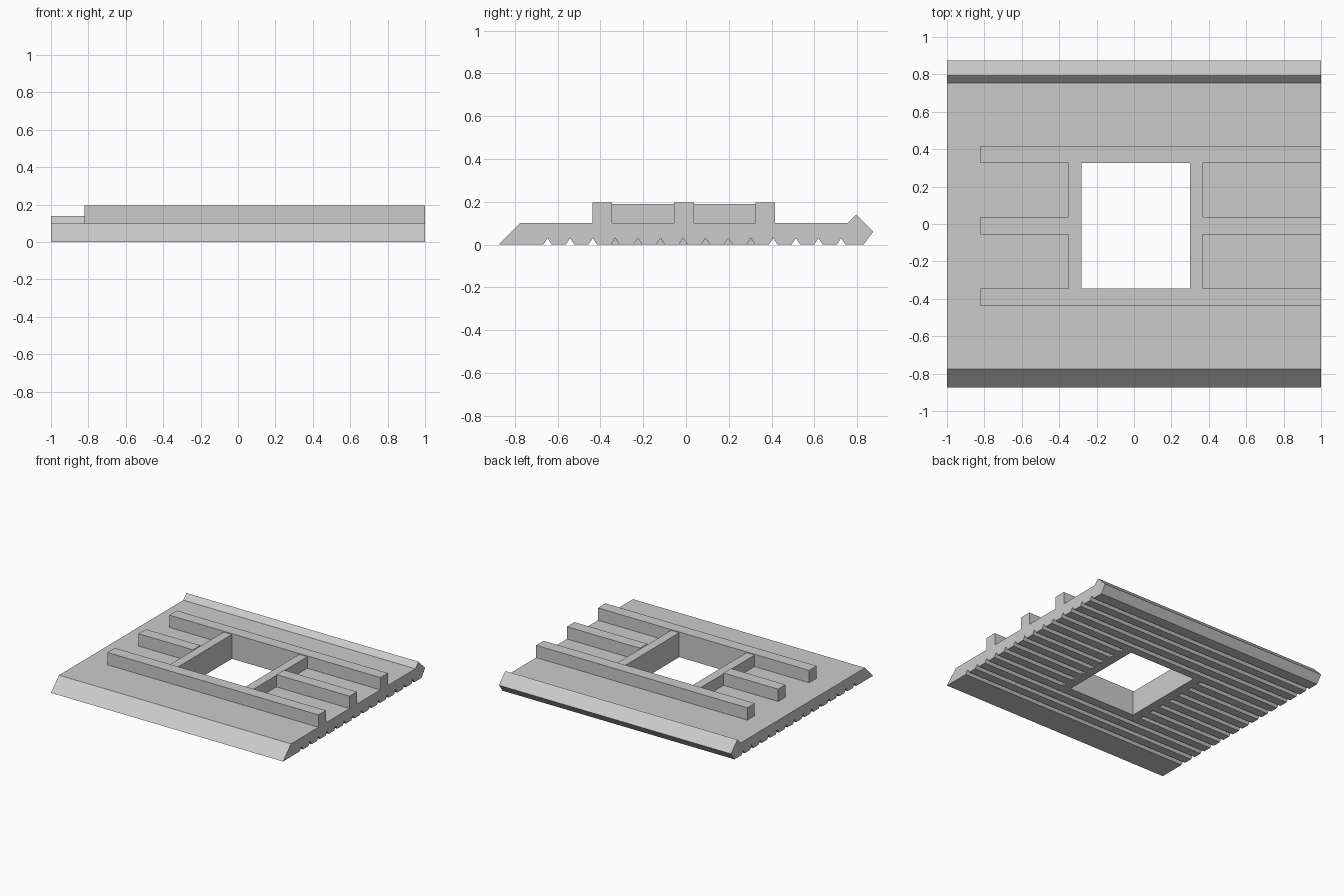
import bpy
import bmesh

cube = bpy.data.objects.get("Cube")
if cube:
    bpy.data.objects.remove(cube, do_unlink=True)

grey = bpy.data.materials.new("plain grey")
grey.use_nodes = True
grey.diffuse_color = (0.6, 0.6, 0.6, 1)
grey.node_tree.nodes["Principled BSDF"].inputs["Base Color"].default_value = (0.6, 0.6, 0.6, 1)

# Shared dimensions
HOLE_X, HOLE_Y = (-0.28, 0.30), (-0.345, 0.325)
WALL_X = (-0.35, 0.37)
DECK, RIB_TOP, BAR_TOP = 0.10, 0.196, 0.19
GROOVE_WIDTH, GROOVE_DEPTH = 0.02, 0.03


def extrude_x(bm, profile, x0, x1):
    """Extrude a closed (y, z) profile along x."""
    face = bm.faces.new([bm.verts.new((x0, y, z)) for y, z in profile])
    new = bmesh.ops.extrude_face_region(bm, geom=[face])["geom"]
    verts = [v for v in new if isinstance(v, bmesh.types.BMVert)]
    bmesh.ops.translate(bm, verts=verts, vec=(x1 - x0, 0, 0))


def add_box(bm, x, y, z):
    extrude_x(bm, [(y[0], z[0]), (y[1], z[0]), (y[1], z[1]), (y[0], z[1])], *x)


def finish(bm, name):
    bmesh.ops.recalc_face_normals(bm, faces=bm.faces[:])
    mesh = bpy.data.meshes.new(name)
    bm.to_mesh(mesh)
    bm.free()
    mesh.materials.append(grey)
    obj = bpy.data.objects.new(name, mesh)
    bpy.context.collection.objects.link(obj)
    return obj


def box(name, x, y, z):
    bm = bmesh.new()
    add_box(bm, x, y, z)
    return finish(bm, name)


# Base plate: sloped front edge, raised pointed lip at the back, long grooves below
groove_ys = [-0.647 + 0.1055 * i for i in range(14)]
inner = [y for y in groove_ys if HOLE_Y[0] < y < HOLE_Y[1]]
profile = [(-0.874, 0)]
for y in groove_ys:
    if y not in inner:
        profile += [(y - GROOVE_WIDTH, 0), (y, GROOVE_DEPTH), (y + GROOVE_WIDTH, 0)]
profile += [(0.83, 0), (0.875, 0.06), (0.795, 0.14), (0.755, DECK), (-0.775, DECK)]
bm = bmesh.new()
extrude_x(bm, profile, -1, 1)
plate = finish(bm, "base_plate")

# Cutter: centre opening and the grooves that stop short of it
bm = bmesh.new()
add_box(bm, HOLE_X, HOLE_Y, (-0.1, 0.3))
for y in inner:
    wedge = [(y - 2 * GROOVE_WIDTH, -GROOVE_DEPTH), (y, GROOVE_DEPTH),
             (y + 2 * GROOVE_WIDTH, -GROOVE_DEPTH)]
    extrude_x(bm, wedge, -1.1, WALL_X[0])
    extrude_x(bm, wedge, WALL_X[1], 1.1)
cutter = finish(bm, "opening_cutter")
cutter.hide_render = True
cut = plate.modifiers.new("opening", "BOOLEAN")
cut.operation = "DIFFERENCE"
cut.solver = "EXACT"
cut.object = cutter
bpy.context.view_layer.objects.active = plate
bpy.ops.object.modifier_apply(modifier=cut.name)
bpy.data.objects.remove(cutter, do_unlink=True)

# Ribs on the deck
rib_z = (DECK, RIB_TOP)
box("front_rib", (-0.82, 1), (-0.437, HOLE_Y[0]), rib_z)
box("back_rib", (-0.82, 1), (HOLE_Y[1], 0.417), rib_z)
box("middle_rib_right", (-0.82, WALL_X[0]), (-0.055, 0.037), rib_z)
box("middle_rib_left", (WALL_X[1], 1), (-0.055, 0.037), rib_z)

# Crossbars beside the opening
box("crossbar_right", (WALL_X[0], HOLE_X[0]), HOLE_Y, (DECK, BAR_TOP))
box("crossbar_left", (HOLE_X[1], WALL_X[1]), HOLE_Y, (DECK, BAR_TOP))
